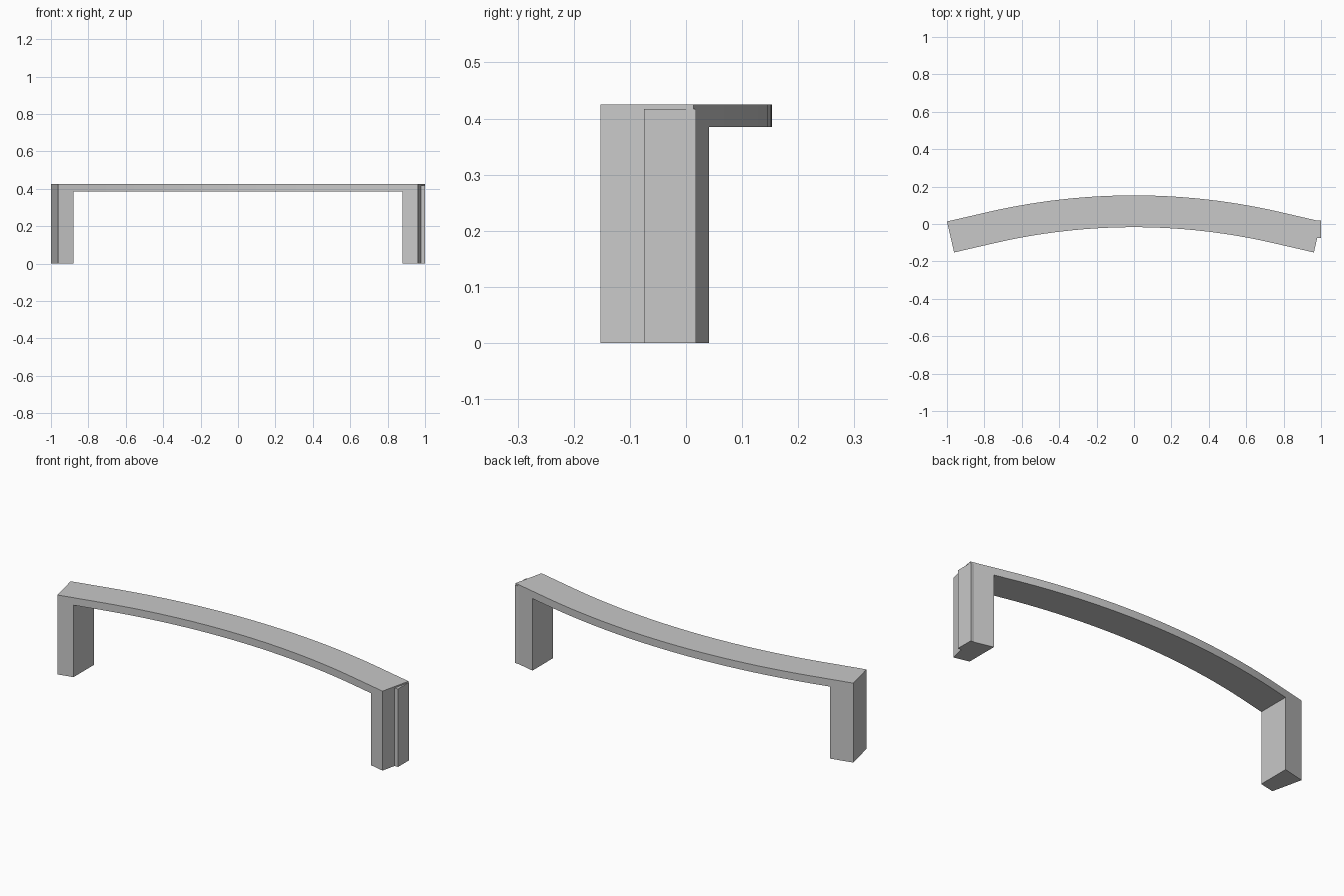
import bpy
import bmesh
from math import sin, cos, tan, radians
from mathutils import Vector

cube = bpy.data.objects.get("Cube")
if cube:
    bpy.data.objects.remove(cube, do_unlink=True)

HEIGHT, UNDERSIDE = 0.425, 0.385
DEPTH = 0.17
RADIUS = 3.47
BACK = 0.153
SWEEP = radians(13)
SEGMENTS = 28

grey = bpy.data.materials.new("light grey")
grey.use_nodes = True
grey.diffuse_color = (0.58, 0.58, 0.58, 1)
grey.node_tree.nodes["Principled BSDF"].inputs["Base Color"].default_value = grey.diffuse_color


def prism(name, outline, bottom, top):
    """Extrude a plan outline between two heights."""
    bm = bmesh.new()
    face = bm.faces.new([bm.verts.new((x, y, bottom)) for x, y in outline])
    new = bmesh.ops.extrude_face_region(bm, geom=[face])["geom"]
    verts = [v for v in new if isinstance(v, bmesh.types.BMVert)]
    bmesh.ops.translate(bm, verts=verts, vec=(0, 0, top - bottom))
    bmesh.ops.recalc_face_normals(bm, faces=bm.faces)
    mesh = bpy.data.meshes.new(name)
    bm.to_mesh(mesh)
    bm.free()
    mesh.materials.append(grey)
    obj = bpy.data.objects.new(name, mesh)
    bpy.context.collection.objects.link(obj)
    return obj


def arc(radius):
    """Points of the curve from right to left."""
    centre = BACK - RADIUS
    angles = [SWEEP * (2 * i / SEGMENTS - 1) for i in range(SEGMENTS + 1)]
    return [(radius * sin(a), centre + radius * cos(a)) for a in angles]


# Curved top bar with a short straight run at each end
back, front = arc(RADIUS), arc(RADIUS - DEPTH)
run = (1 - back[-1][0]) / cos(SWEEP)


def with_ends(points):
    x, y = points[-1]
    x, y = x + run * cos(SWEEP), y - run * sin(SWEEP)
    return [(-x, y)] + points + [(x, y)]


back, front = with_ends(back), with_ends(front)
bar = prism("top_bar", back + front[::-1], UNDERSIDE, HEIGHT)

# Legs: outer side follows the bar end, inner side is square to x
INNER = 0.88
for side, name in ((1, "left_leg"), (-1, "right_leg")):
    corners = [front[-1], back[-1]]
    for x, y in (back[-1], front[-1]):
        corners.append((INNER, y + (x - INNER) * tan(SWEEP)))
    prism(name, [(side * x, y) for x, y in corners], 0, UNDERSIDE)

# Thin upright plate on the outside of the left leg
prism("end_plate", [(0.97, -0.075), (0.9995, -0.075), (0.9995, 0.018), (0.97, 0.018)], 0, 0.417)

# Smooth the curve, keep the edges sharp
bpy.ops.object.select_all(action="DESELECT")
bar.select_set(True)
bpy.context.view_layer.objects.active = bar
bpy.ops.object.shade_smooth_by_angle(angle=radians(30))
